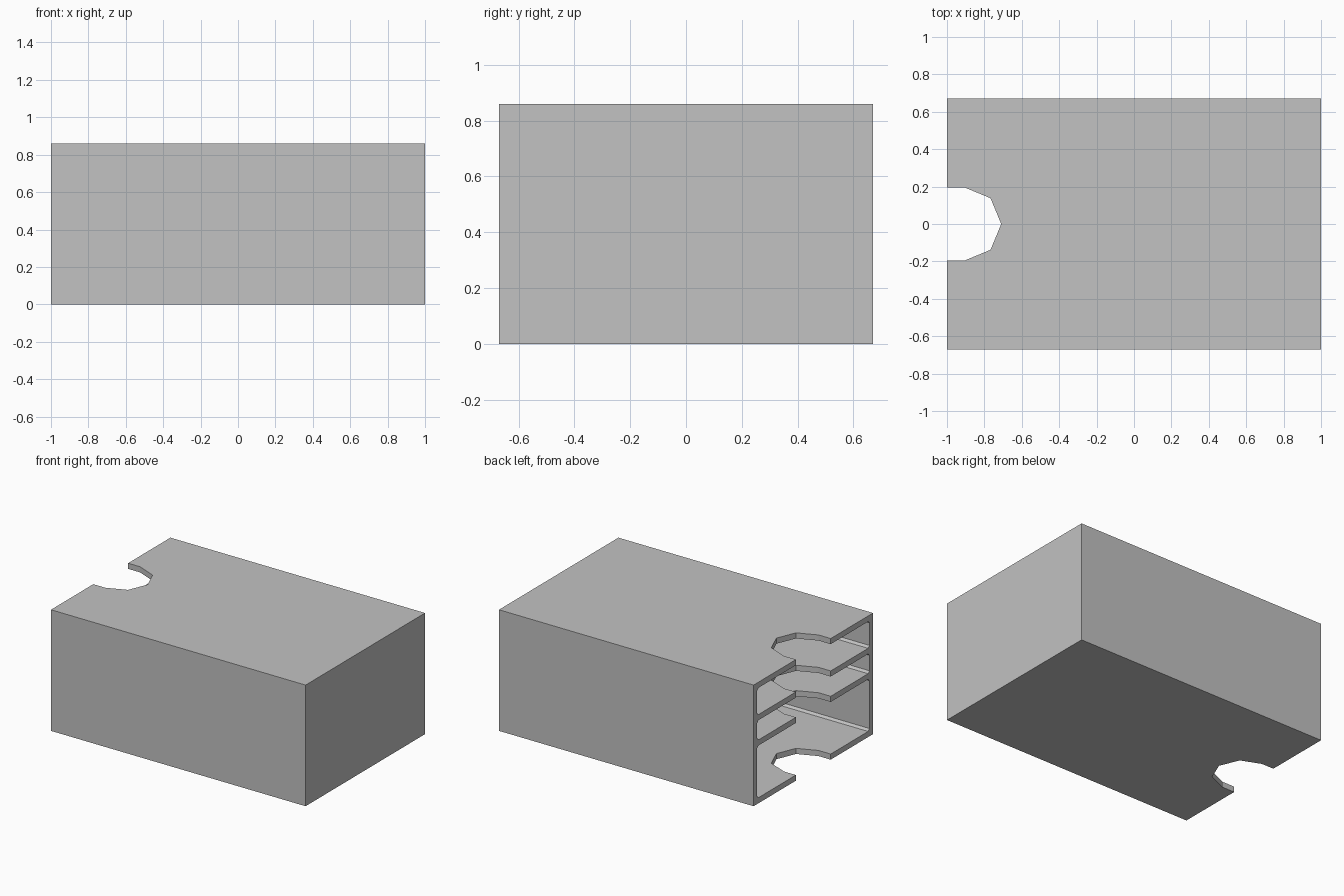
import bpy
import bmesh
import math
from mathutils import Vector

cube = bpy.data.objects.get("Cube")
if cube:
    bpy.data.objects.remove(cube, do_unlink=True)

LENGTH, WIDTH, HEIGHT = 2.0, 1.34, 0.86
WALL = 0.04
CHAMFER = 0.015

grey = bpy.data.materials.new("plain grey")
grey.use_nodes = True
colour = (0.54, 0.54, 0.54, 1)
grey.diffuse_color = colour
grey.node_tree.nodes["Principled BSDF"].inputs["Base Color"].default_value = colour


def prism(name, outline, direction):
    """Extrude a closed flat outline along a direction."""
    bm = bmesh.new()
    face = bm.faces.new([bm.verts.new(p) for p in outline])
    ext = bmesh.ops.extrude_face_region(bm, geom=[face])
    verts = [g for g in ext["geom"] if isinstance(g, bmesh.types.BMVert)]
    bmesh.ops.translate(bm, verts=verts, vec=Vector(direction))
    bmesh.ops.recalc_face_normals(bm, faces=bm.faces)
    mesh = bpy.data.meshes.new(name)
    bm.to_mesh(mesh)
    bm.free()
    mesh.materials.append(grey)
    obj = bpy.data.objects.new(name, mesh)
    bpy.context.collection.objects.link(obj)
    return obj


def cavity(name, z0, z1):
    """Compartment open at the -x end, with chamfered long corners."""
    y, c, x = WIDTH / 2 - WALL, CHAMFER, -LENGTH / 2 - 0.1
    profile = [(y - c, z0), (y, z0 + c), (y, z1 - c), (y - c, z1)]
    profile += [(-py, pz) for py, pz in reversed(profile)]
    return prism(name, [(x, py, pz) for py, pz in profile],
                 (LENGTH + 0.1 - WALL, 0, 0))


# Solid outer case
hx, hy = LENGTH / 2, WIDTH / 2
case = prism("case", [(-hx, -hy, 0), (hx, -hy, 0), (hx, hy, 0), (-hx, hy, 0)],
             (0, 0, HEIGHT))

# Three stacked compartments, leaving two shelves between them
cutters = [
    cavity("lower_cavity", WALL, 0.41),
    cavity("middle_cavity", 0.45, 0.59),
    cavity("upper_cavity", 0.63, HEIGHT - WALL),
]

# Finger notch through every plate, with an octagonal end
radius, centre = 0.195, -0.905
notch = [(centre + radius * math.cos(a), radius * math.sin(a), -0.1)
         for a in (math.pi * k / 4 for k in range(-2, 3))]
notch += [(-hx - 0.1, radius, -0.1), (-hx - 0.1, -radius, -0.1)]
cutters.append(prism("finger_notch", notch, (0, 0, HEIGHT + 0.2)))

for cutter in cutters:
    cutter.hide_render = True
    mod = case.modifiers.new(cutter.name, "BOOLEAN")
    mod.operation = "DIFFERENCE"
    mod.solver = "EXACT"
    mod.object = cutter

# Bake the cuts and drop the cutters
bpy.context.view_layer.update()
graph = bpy.context.evaluated_depsgraph_get()
baked = bpy.data.meshes.new_from_object(case.evaluated_get(graph))
case.modifiers.clear()
case.data = baked
for cutter in cutters:
    bpy.data.objects.remove(cutter, do_unlink=True)
